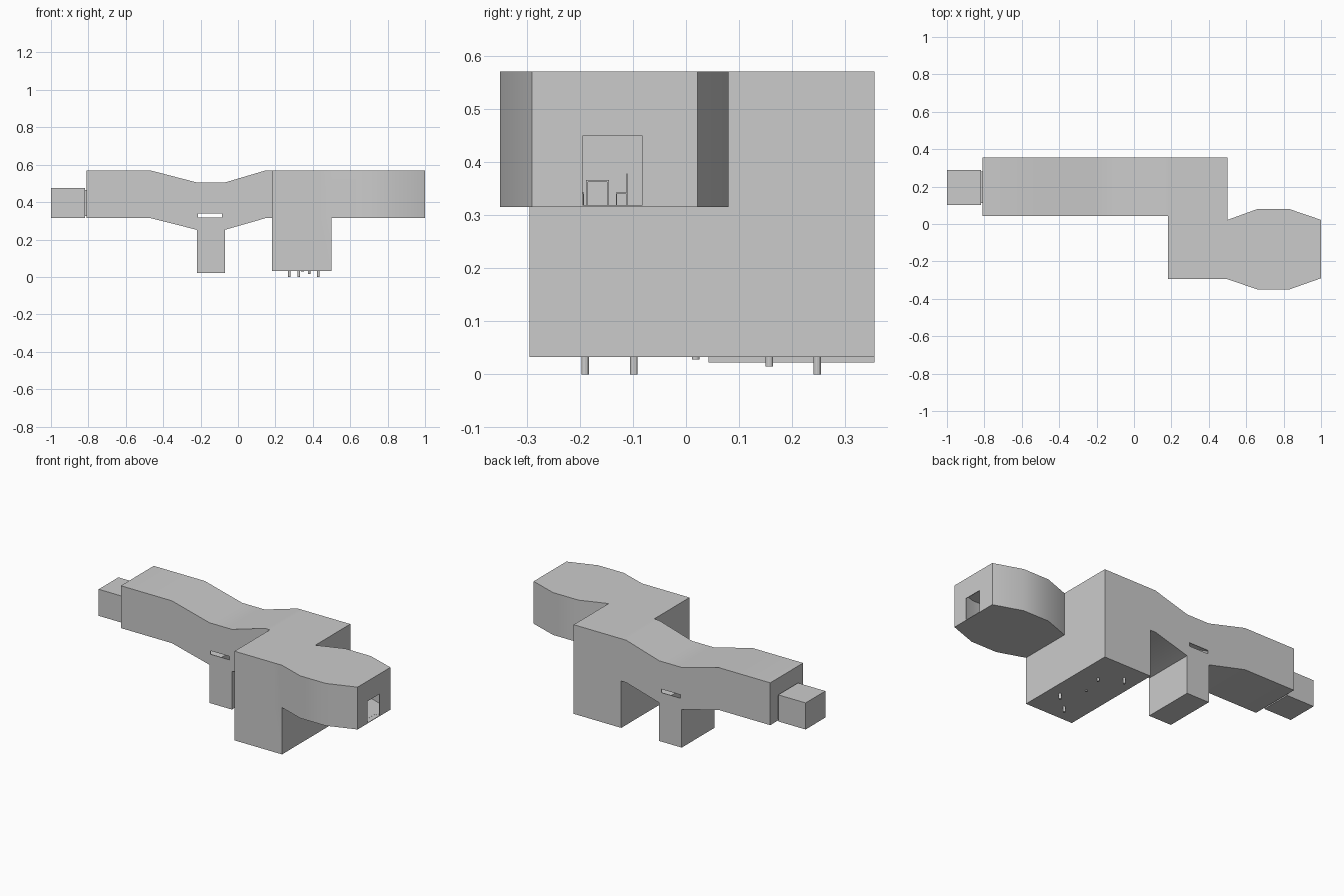
import bpy, bmesh, math
from mathutils import Vector

if "Cube" in bpy.data.objects:
    bpy.data.objects.remove(bpy.data.objects["Cube"])

WALL = 0.004


def inset(poly, d):
    """Shrink a counter-clockwise polygon by d."""
    pts = [Vector(p) for p in poly]
    out = []
    for i, p in enumerate(pts):
        e1 = (p - pts[i - 1]).normalized()
        e2 = (pts[(i + 1) % len(pts)] - p).normalized()
        n1, n2 = Vector((-e1.y, e1.x)), Vector((-e2.y, e2.x))
        out.append(p + (n1 + n2) * d / (1 + n1.dot(n2)))
    return out


def prism(name, poly, lo, hi, axis="z"):
    """Extrude a polygon along z (xy profile) or along y (xz profile)."""
    bm = bmesh.new()
    place = (lambda a, b, t: (a, b, t)) if axis == "z" else (lambda a, b, t: (a, t, b))
    rings = [[bm.verts.new(place(p[0], p[1], t)) for p in poly] for t in (lo, hi)]
    bm.faces.new(rings[0])
    bm.faces.new(rings[1])
    n = len(poly)
    for i in range(n):
        j = (i + 1) % n
        bm.faces.new((rings[0][i], rings[0][j], rings[1][j], rings[1][i]))
    bmesh.ops.recalc_face_normals(bm, faces=bm.faces)
    mesh = bpy.data.meshes.new(name)
    bm.to_mesh(mesh)
    bm.free()
    ob = bpy.data.objects.new(name, mesh)
    bpy.context.collection.objects.link(ob)
    return ob


def box(name, x, y, z):
    return prism(name, [(x[0], y[0]), (x[1], y[0]), (x[1], y[1]), (x[0], y[1])], *z)


def boolean(target, tool, op):
    mod = target.modifiers.new(op, "BOOLEAN")
    mod.operation, mod.solver, mod.object = op, "EXACT", tool
    bpy.context.view_layer.objects.active = target
    bpy.ops.object.modifier_apply(modifier=mod.name)
    bpy.data.objects.remove(tool)


# Profiles: long wing with its leg, tall block, eight-sided end room
wing = [(-0.81, 0.315), (-0.47, 0.315), (-0.22, 0.252), (-0.22, 0.022),
        (-0.07, 0.022), (-0.07, 0.252), (0.15, 0.315), (0.45, 0.315),
        (0.45, 0.57), (0.15, 0.57), (-0.07, 0.505), (-0.22, 0.505),
        (-0.47, 0.57), (-0.81, 0.57)]
block = [(0.183, -0.295), (0.5, -0.295), (0.5, 0.355), (0.183, 0.355)]
room = [(0.44, -0.295), (0.5, -0.295), (0.66, -0.35), (0.83, -0.35), (1.0, -0.29),
        (1.0, 0.022), (0.83, 0.08), (0.66, 0.08), (0.5, 0.022), (0.44, 0.022)]
parts = [(wing, 0.042, 0.355, "y"), (block, 0.033, 0.57, "z"), (room, 0.315, 0.57, "z")]

# Hollow building shell
shell = prism("building_shell", *parts[0])
for p in parts[1:]:
    boolean(shell, prism("tool", *p), "UNION")
for poly, lo, hi, axis in parts:
    boolean(shell, prism("tool", inset(poly, WALL), lo + WALL, hi - WALL, axis), "DIFFERENCE")

# Doorway in the end wall and slot window through the wing
boolean(shell, box("tool", (0.97, 1.03), (-0.195, -0.082), (0.3185, 0.449)), "DIFFERENCE")
boolean(shell, box("tool", (-0.213, -0.085), (0.0, 0.4), (0.317, 0.338)), "DIFFERENCE")
bpy.ops.object.select_all(action="DESELECT")
shell.select_set(True)
bpy.context.view_layer.objects.active = shell
bpy.ops.object.shade_smooth_by_angle(angle=math.radians(30))

# Small annex and its connector
box("annex", (-1.0, -0.818), (0.102, 0.29), (0.315, 0.475))
box("annex_connector", (-0.82, -0.805), (0.112, 0.28), (0.325, 0.465))

# Pegs under the block
pegs = [(0.43, -0.098, 0), (0.325, -0.19, 0), (0.345, 0.018, 0.028),
        (0.38, 0.157, 0.015), (0.275, 0.247, 0)]
for i, (px, py, pz) in enumerate(pegs):
    ring = [(px + 0.007 * math.cos(a), py + 0.007 * math.sin(a))
            for a in (k * math.tau / 12 for k in range(12))]
    prism(f"peg_{i + 1}", ring, pz, 0.06)

# Table inside the end room
FLOOR = 0.317
box("table_top", (0.79, 0.86), (-0.188, -0.145), (0.362, 0.366))
for i, lx in enumerate((0.79, 0.857)):
    for j, ly in enumerate((-0.187, -0.149)):
        box(f"table_leg_{i}{j}", (lx, lx + 0.003), (ly, ly + 0.003), (FLOOR, 0.362))

# Two chairs facing the table
for name, back, s in (("right_chair", -0.11, -1), ("left_chair", -0.214, 1)):
    def span(a, b):
        return tuple(sorted((back + s * a, back + s * b)))
    box(name + "_seat", (0.81, 0.84), span(0, 0.022), (0.339, 0.342))
    box(name + "_back", (0.81, 0.84), span(0, 0.002), (0.342, 0.378))
    for i, lx in enumerate((0.81, 0.838)):
        for j, off in enumerate((0, 0.02)):
            box(f"{name}_leg_{i}{j}", (lx, lx + 0.002), span(off, off + 0.002), (FLOOR, 0.339))
